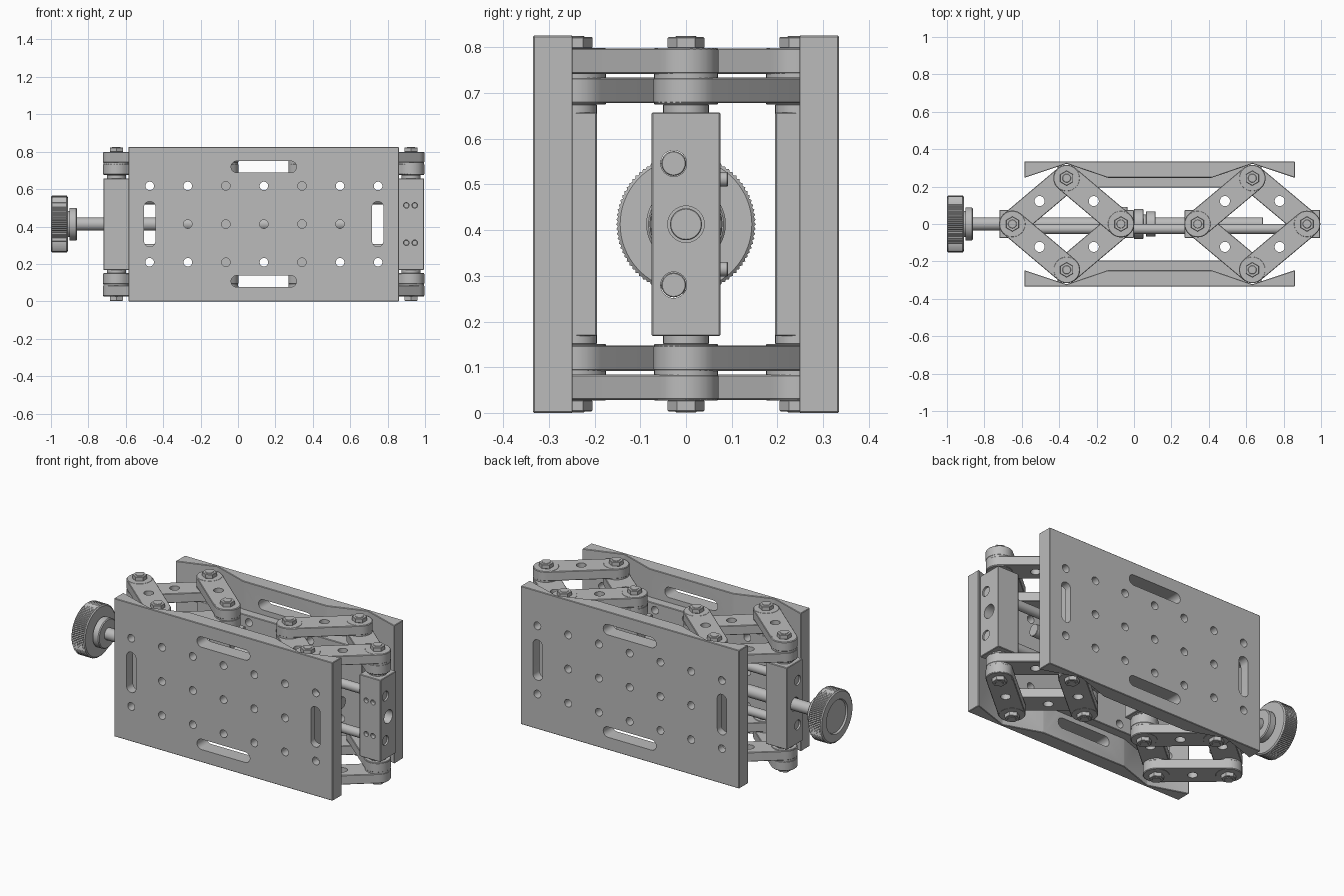
import bpy, bmesh, math
from mathutils import Vector, Matrix

if "Cube" in bpy.data.objects:
    bpy.data.objects.remove(bpy.data.objects["Cube"])

metal = bpy.data.materials.new("satin_grey")
metal.use_nodes = True
GREY = (0.5, 0.5, 0.5, 1)
metal.diffuse_color = GREY
metal.node_tree.nodes["Principled BSDF"].inputs["Base Color"].default_value = GREY

MID = 0.413          # height of the screw axis
parts = []


def finish(name, bm):
    bmesh.ops.remove_doubles(bm, verts=bm.verts, dist=1e-5)
    bmesh.ops.recalc_face_normals(bm, faces=bm.faces)
    mesh = bpy.data.meshes.new(name)
    bm.to_mesh(mesh)
    bm.free()
    mesh.materials.append(metal)
    ob = bpy.data.objects.new(name, mesh)
    bpy.context.collection.objects.link(ob)
    parts.append(ob)
    return ob


def extrude(bm, outline, z0, z1):
    face = bm.faces.new([bm.verts.new((x, y, z0)) for x, y in outline])
    new = bmesh.ops.extrude_face_region(bm, geom=[face])["geom"]
    up = [v for v in new if isinstance(v, bmesh.types.BMVert)]
    bmesh.ops.translate(bm, verts=up, vec=(0, 0, z1 - z0))


def prism(name, outline, z0, z1, bevel=0):
    bm = bmesh.new()
    extrude(bm, outline, z0, z1)
    if bevel:
        bmesh.ops.recalc_face_normals(bm, faces=bm.faces)
        bmesh.ops.bevel(bm, geom=bm.edges[:], offset=bevel, segments=1, affect='EDGES')
    return finish(name, bm)


def box(name, x0, x1, y0, y1, z0, z1, bevel=0.003):
    return prism(name, [(x0, y0), (x1, y0), (x1, y1), (x0, y1)], z0, z1, bevel)


def capsule(half, r, n=14):
    """Rounded bar outline along x, end centres at +-half."""
    pts = []
    for side in (1, -1):
        for i in range(n + 1):
            a = math.pi * (i / n - 0.5)
            pts.append((side * (half + r * math.cos(a)), side * r * math.sin(a)))
    return pts


def lathe(name, profile, at=(0, 0, 0), axis='Z', n=32, knurl_from=9):
    """Turn (distance, radius) pairs about an axis."""
    bm = bmesh.new()
    rings = []
    for d, r in profile:
        ring = []
        for i in range(n):
            k = r - 0.004 * (i % 2) if r > knurl_from else r
            a = 2 * math.pi * (i + 0.0) / n
            ring.append(bm.verts.new((k * math.sin(a), k * math.cos(a), d)))
        rings.append(ring)
    for a, b in zip(rings, rings[1:]):
        for i in range(n):
            j = (i + 1) % n
            bm.faces.new((a[i], a[j], b[j], b[i]))
    turn = {'X': Matrix.Rotation(math.pi / 2, 4, 'Y'),
            'Y': Matrix.Rotation(-math.pi / 2, 4, 'X'), 'Z': Matrix()}[axis]
    bm.transform(Matrix.Translation(Vector(at)) @ turn)
    return finish(name, bm)


def rod(name, d0, d1, r, at=(0, 0, 0), axis='Z', n=32, c=0.002):
    return lathe(name, [(d0, 0), (d0, r - c), (d0 + c, r), (d1 - c, r), (d1, r - c), (d1, 0)],
                 at, axis, n)


def cut(ob, cutters):
    for c in cutters:
        mod = ob.modifiers.new("cut", 'BOOLEAN')
        mod.operation, mod.solver, mod.object = 'DIFFERENCE', 'EXACT', c
    dg = bpy.context.evaluated_depsgraph_get()
    ob_mesh = bpy.data.meshes.new_from_object(ob.evaluated_get(dg))
    ob.modifiers.clear()
    ob.data = ob_mesh


def discard(cutters):
    for c in cutters:
        parts.remove(c)
        bpy.data.objects.remove(c)


# Side plates: notched inside, with slots and a grid of holes
def plate_cutters():
    bm = bmesh.new()
    circle = capsule(0, 0.023, 10)
    circle = circle[:10] + circle[11:21]
    for row in (-0.204, 0, 0.204):
        for i in range(7):
            if row == 0 and i in (0, 6):
                continue
            x = -0.472 + i * 0.2035
            extrude(bm, [(x + u, row + v) for u, v in circle], -0.5, 0.5)
    for v in (-0.306, 0.306):
        extrude(bm, [(0.138 + a, v + b) for a, b in capsule(0.144, 0.031)], -0.5, 0.5)
    for x in (-0.472, 0.747):
        extrude(bm, [(x - b, a) for a, b in capsule(0.09, 0.031)], -0.5, 0.5)
    bm.transform(Matrix.Translation((0, 0, MID)) @ Matrix.Rotation(math.pi / 2, 4, 'X'))
    return finish("plate_cutter", bm)


plate_tool = plate_cutters()
for side, word in ((-1, "front"), (1, "back")):
    outline = [(-0.586, 0.335), (0.86, 0.335), (0.86, 0.247), (0.633, 0.322), (0.415, 0.247),
               (-0.14, 0.247), (-0.36, 0.322), (-0.586, 0.247)]
    plate = prism(word + "_plate", [(x, y * side) for x, y in outline], 0, 2 * MID, 0.003)
    ys = sorted((side * 0.195, side * 0.312))
    rib = box(word + "_plate_rib", -0.41, 0.683, *ys, MID - 0.245, MID + 0.245)
    for ob in (plate, rib):
        cut(ob, [plate_tool])
discard([plate_tool])

# Pivot blocks carrying the screw and guide rods
GUIDES = (-0.133, 0.133)
PIVOT_X = (-0.65, -0.07, 0.34, 0.925)
bores = [rod("bore", -2, 2, 0.04, (0, 0, MID), 'X')]
bores += [rod("bore", -2, 2, 0.0285, (0, -0.027, MID + g), 'X') for g in GUIDES]
pin_holes = [rod("pin_hole", -0.2, -0.05, 0.015, (x, 0, MID + z), 'Y', 16)
             for x in (0.90, 0.945) for z in (-0.1, 0.1)]
for i, x in enumerate(PIVOT_X):
    block = box("pivot_block", x - 0.07, x + 0.07, -0.075, 0.075, MID - 0.245, MID + 0.245)
    cut(block, bores + (pin_holes if i == 3 else []))
discard(bores + pin_holes)

# Scissor arms: one drilled bar reused at every position
arm_len = math.hypot(0.29, 0.245)
arm = prism("scissor_arm", capsule(arm_len / 2, 0.072), -0.028, 0.028, 0.003)
hole = rod("arm_hole", -0.1, 0.1, 0.027)
cut(arm, [hole])
discard([hole])
parts.remove(arm)
arm_mesh = arm.data
bpy.data.objects.remove(arm)


def place_arm(a, b, z):
    ob = bpy.data.objects.new("scissor_arm", arm_mesh)
    a, b = Vector(a), Vector(b)
    ob.location = (*((a + b) / 2), z)
    ob.rotation_euler.z = math.atan2(b.y - a.y, b.x - a.x)
    bpy.context.collection.objects.link(ob)
    parts.append(ob)


for x0, x1, lean in ((-0.65, -0.07, -1), (0.34, 0.925, 1)):
    xm = (x0 + x1) / 2
    for up in (-1, 1):
        for s in (-1, 1):
            outer = s == lean
            place_arm((x0, 0), (xm, s * 0.245), MID + up * (0.357 if outer else 0.293))
            place_arm((xm, s * 0.245), (x1, 0), MID + up * (0.293 if outer else 0.357))
        # Bosses, spacers and hex bolts at each pivot
        for px, py in ((x0, 0), (x1, 0), (xm, -0.245), (xm, 0.245)):
            for name, d0, d1, r, n in (("pivot_boss", 0.262, 0.386, 0.07, 32),
                                       ("spacer", 0.24, 0.263, 0.05, 32),
                                       ("hex_bolt", 0.385, 0.41, 0.04, 6),
                                       ("bolt_tip", 0.4, 0.4125, 0.023, 20)):
                lo, hi = sorted((up * d0, up * d1))
                rod(name, lo, hi, r, (px, py, MID), n=n)

# Lead screw, guide rods and collars
rod("lead_screw", -0.88, 0.69, 0.035, (0, 0, MID), 'X')
for g in GUIDES:
    rod("guide_rod", -0.712, 0.987, 0.027, (0, -0.027, MID + g), 'X')
    rod("clamp_screw", 0.06, 0.092, 0.016, (-0.05, 0, MID + g * 0.74), 'Y', 16)
for x0, x1, r in ((0.0, 0.05, 0.08), (0.05, 0.065, 0.05), (0.065, 0.115, 0.068)):
    rod("screw_collar", x0, x1, r, (0, 0, MID), 'X')

# Knurled hand knob with a recessed face and hub
lathe("hand_knob", [(-0.99, 0), (-0.99, 0.095), (-1, 0.1), (-1, 0.144), (-0.994, 0.153),
                    (-0.916, 0.153), (-0.91, 0.144), (-0.91, 0.07), (-0.9, 0.07), (-0.9, 0.087),
                    (-0.865, 0.087), (-0.86, 0.082), (-0.86, 0)],
      (0, 0, MID), 'X', 180, 0.15)

# Soft shading on round surfaces, crisp on hard edges
bpy.ops.object.select_all(action='DESELECT')
for ob in parts:
    ob.select_set(True)
bpy.context.view_layer.objects.active = parts[0]
bpy.ops.object.shade_smooth_by_angle(angle=math.radians(30))
